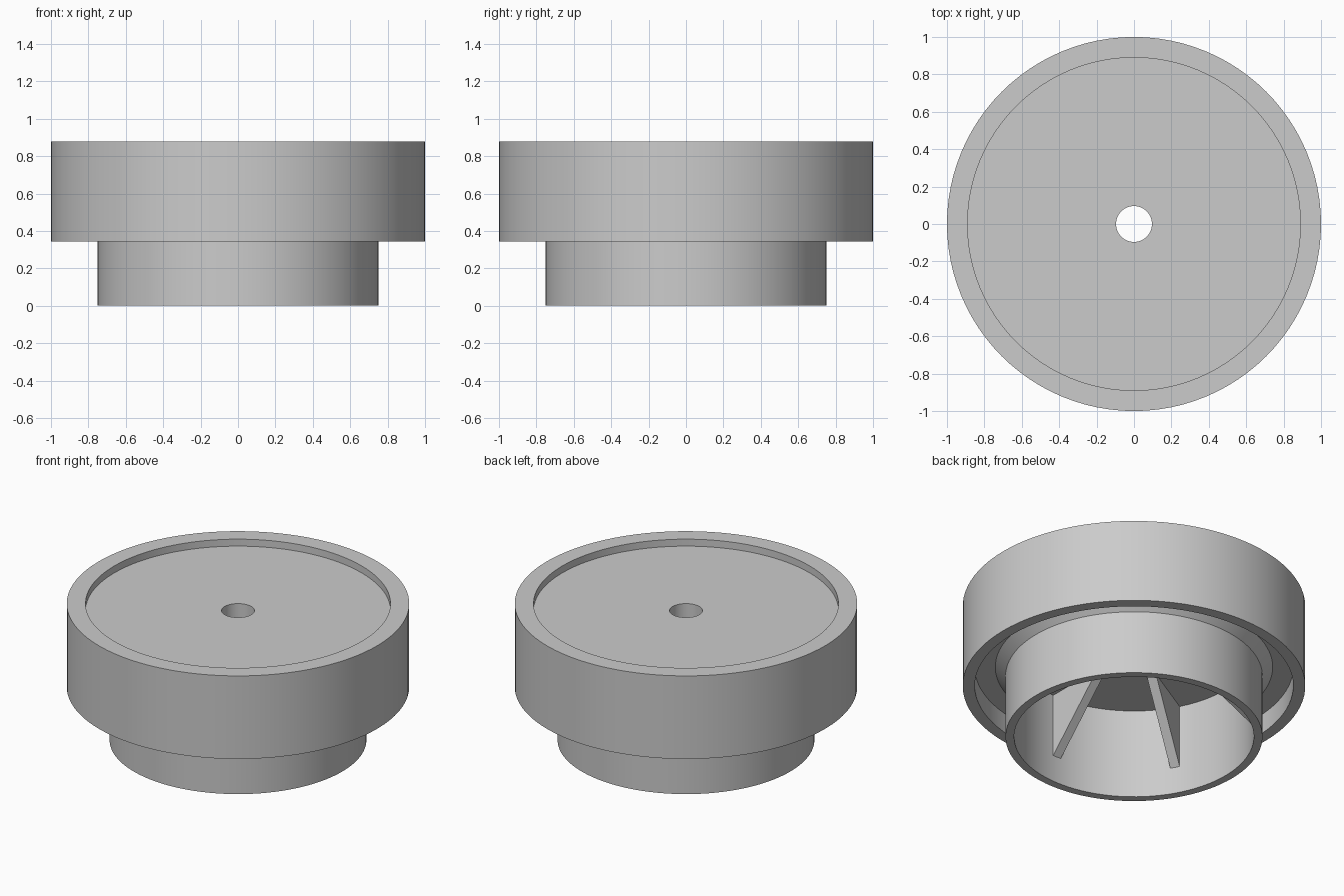
import bpy
import bmesh
from math import radians
from mathutils import Matrix, Vector

cube = bpy.data.objects.get("Cube")
if cube:
    bpy.data.objects.remove(cube, do_unlink=True)

SEGMENTS = 96
RIBS = 6
RIB_THICKNESS = 0.058

grey = bpy.data.materials.new("plain grey")
grey.use_nodes = True
colour = (0.6, 0.6, 0.6, 1)
grey.diffuse_color = colour
grey.node_tree.nodes["Principled BSDF"].inputs["Base Color"].default_value = colour


def finish(bm, name):
    """Turn a bmesh into a grey object with crisp edges."""
    bmesh.ops.recalc_face_normals(bm, faces=bm.faces)
    mesh = bpy.data.meshes.new(name)
    bm.to_mesh(mesh)
    bm.free()
    mesh.materials.append(grey)
    obj = bpy.data.objects.new(name, mesh)
    bpy.context.collection.objects.link(obj)
    bpy.ops.object.select_all(action="DESELECT")
    obj.select_set(True)
    bpy.context.view_layer.objects.active = obj
    bpy.ops.object.shade_smooth_by_angle(angle=radians(30))
    return obj


def lathe(name, profile):
    """Revolve a closed (radius, height) profile about the z axis."""
    bm = bmesh.new()
    verts = [bm.verts.new((r, 0, z)) for r, z in profile]
    edges = [bm.edges.new((a, b)) for a, b in zip(verts, verts[1:] + verts[:1])]
    bmesh.ops.spin(bm, geom=verts + edges, axis=(0, 0, 1), cent=(0, 0, 0),
                   angle=radians(360), steps=SEGMENTS)
    bmesh.ops.remove_doubles(bm, verts=bm.verts, dist=0.0001)
    return finish(bm, name)


# Cap with a dished top, centre hole, hanging skirt and open lower collar
lathe("cap_body", [
    (0.096, 0.578), (0.096, 0.833),             # centre hole
    (0.89, 0.833), (0.89, 0.878), (1, 0.878),   # dish and top rim
    (1, 0.343), (0.93, 0.343), (0.93, 0.47),    # skirt and its groove
    (0.81, 0.47), (0.75, 0.41),                 # chamfer into collar
    (0.75, 0), (0.70, 0), (0.70, 0.578),        # collar wall
])

# Triangular stiffening ribs between the collar wall and the ceiling
rib_outline = [(0.273, 0.6), (0.72, 0.6), (0.72, 0.153)]
for i in range(RIBS):
    bm = bmesh.new()
    face = bm.faces.new([bm.verts.new((r, -RIB_THICKNESS / 2, z))
                         for r, z in rib_outline])
    side = bmesh.ops.extrude_face_region(bm, geom=[face], use_keep_orig=True)
    moved = [v for v in side["geom"] if isinstance(v, bmesh.types.BMVert)]
    bmesh.ops.translate(bm, verts=moved, vec=Vector((0, RIB_THICKNESS, 0)))
    turn = Matrix.Rotation(radians(30 + i * 360 / RIBS), 3, "Z")
    bmesh.ops.rotate(bm, verts=bm.verts, cent=(0, 0, 0), matrix=turn)
    finish(bm, f"collar_rib_{i + 1}")
